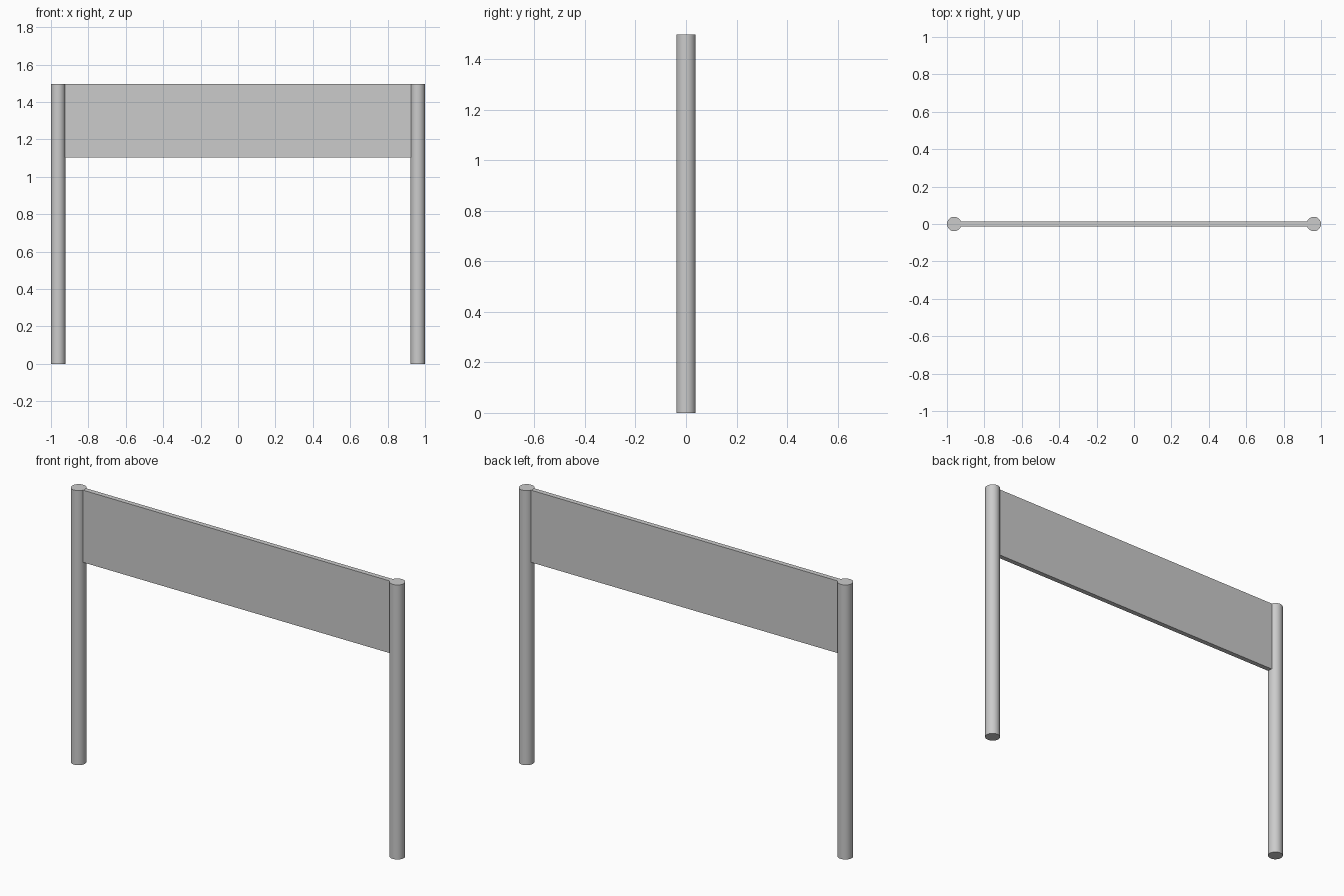
import bpy
from math import radians

if "Cube" in bpy.data.objects:
    bpy.data.objects.remove(bpy.data.objects["Cube"])

HEIGHT = 1.497
RADIUS = 0.0385
POST_X = 1 - RADIUS
PANEL_BOTTOM = 1.103
PANEL_TOP = HEIGHT - 0.0005
PANEL_THICKNESS = 0.027


# Round upright posts
def add_post(name, x):
    bpy.ops.mesh.primitive_cylinder_add(
        vertices=48, radius=RADIUS, depth=HEIGHT, location=(x, 0, HEIGHT / 2))
    post = bpy.context.object
    post.name = name
    bpy.ops.object.shade_smooth_by_angle(angle=radians(30))


for name, x in (("left_post", -POST_X), ("right_post", POST_X)):
    add_post(name, x)

# Flat sign board let into both posts
bpy.ops.mesh.primitive_cube_add(
    size=1, location=(0, 0, (PANEL_BOTTOM + PANEL_TOP) / 2))
panel = bpy.context.object
panel.name = "sign_panel"
panel.scale = (2 * POST_X, PANEL_THICKNESS, PANEL_TOP - PANEL_BOTTOM)
bpy.ops.object.transform_apply(location=False, rotation=False, scale=True)
